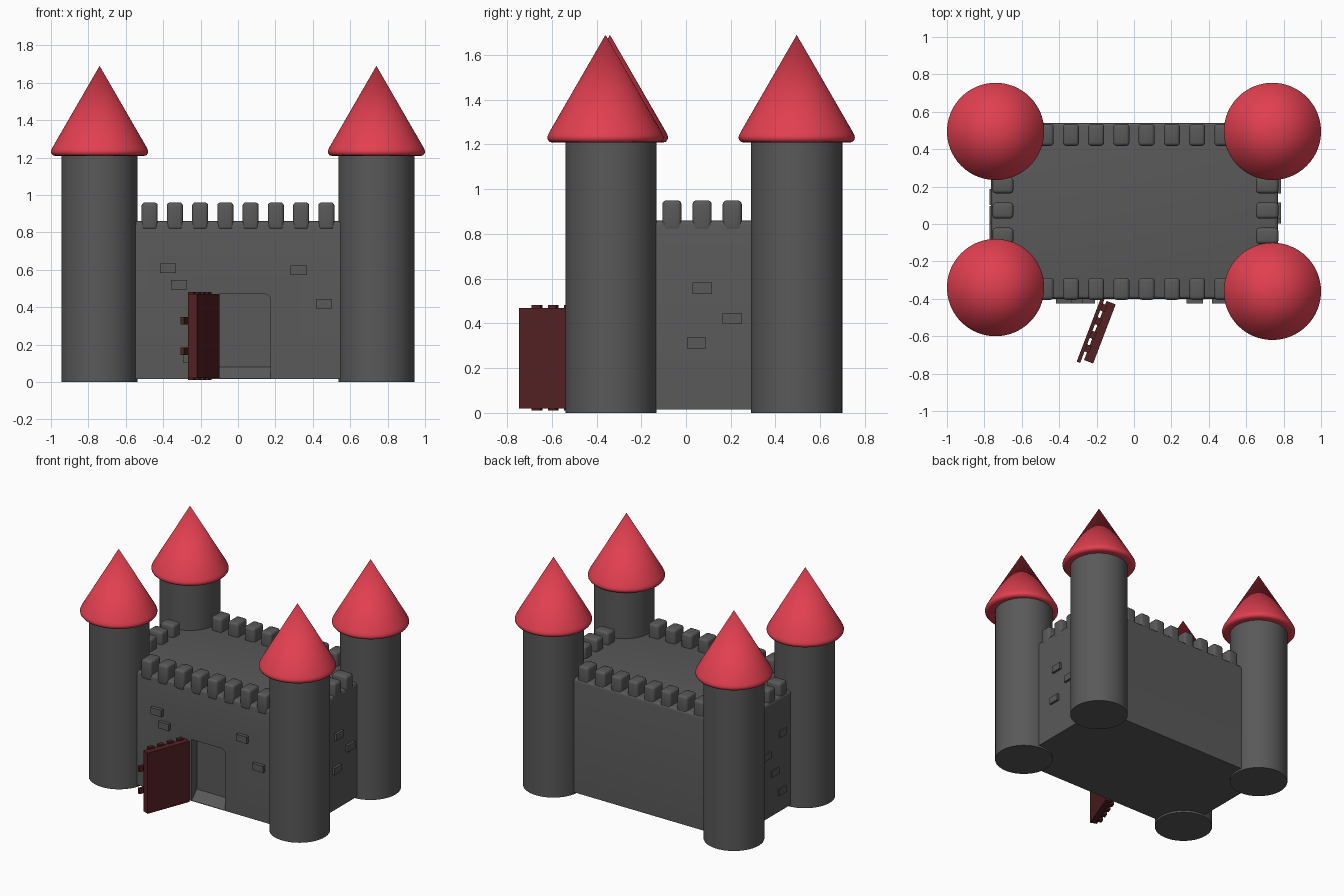
import bpy, bmesh, math
from mathutils import Matrix, Vector

if "Cube" in bpy.data.objects:
    bpy.data.objects.remove(bpy.data.objects["Cube"])


def material(name, rgb):
    m = bpy.data.materials.new(name)
    m.diffuse_color = (*rgb, 1)
    m.use_nodes = True
    m.node_tree.nodes["Principled BSDF"].inputs["Base Color"].default_value = m.diffuse_color
    return m


STONE = material("grey stone", (0.10, 0.10, 0.10))
ROOF = material("red roof", (0.76, 0.05, 0.08))
WOOD = material("dark brown wood", (0.085, 0.015, 0.017))


def finish(name, bm, mat, smooth=False):
    bmesh.ops.recalc_face_normals(bm, faces=bm.faces)
    me = bpy.data.meshes.new(name)
    bm.to_mesh(me)
    bm.free()
    me.materials.append(mat)
    ob = bpy.data.objects.new(name, me)
    bpy.context.collection.objects.link(ob)
    if smooth:
        bpy.ops.object.select_all(action='DESELECT')
        ob.select_set(True)
        bpy.context.view_layer.objects.active = ob
        bpy.ops.object.shade_smooth_by_angle(angle=math.radians(40))
    return ob


def box(name, lo, hi, mat, bevel=0, top_only=False, matrix=None):
    lo, hi = Vector(lo), Vector(hi)
    bm = bmesh.new()
    bmesh.ops.create_cube(bm, size=1)
    for v in bm.verts:
        v.co = Vector([(lo[i] + hi[i]) / 2 + v.co[i] * (hi[i] - lo[i]) for i in range(3)])
    if bevel:
        edges = [e for e in bm.edges
                 if not top_only or all(v.co.z > hi.z - 1e-4 for v in e.verts)]
        bmesh.ops.bevel(bm, geom=edges, offset=bevel, segments=3, profile=0.5,
                        affect='EDGES')
    if matrix:
        bm.transform(matrix)
    return finish(name, bm, mat, bevel > 0)


def lathe(name, profile, x, y, mat, n=64):
    # profile starts and ends on the axis
    bm = bmesh.new()
    vs = [bm.verts.new((r, 0, z)) for r, z in profile]
    es = [bm.edges.new(p) for p in zip(vs, vs[1:])]
    bmesh.ops.spin(bm, geom=vs + es, axis=(0, 0, 1), cent=(0, 0, 0),
                   angle=2 * math.pi, steps=n, use_duplicate=False)
    bmesh.ops.remove_doubles(bm, verts=bm.verts, dist=1e-4)
    bm.transform(Matrix.Translation((x, y, 0)))
    return finish(name, bm, mat, True)


# Keep block with a shallow doorway recess
keep = box("keep_walls", (-0.765, -0.40, 0.015), (0.77, 0.54, 0.86), STONE, 0.022, True)

outline = [(-0.10, None), (0.175, None)]
for i in range(7):
    a = math.radians(15 * i)
    outline.append((0.14 + 0.035 * math.cos(a), 0.435 + 0.035 * math.sin(a)))
outline.append((-0.10, 0.47))
bm = bmesh.new()
rings = []
for y, sill in ((-0.45, -0.033), (-0.34, 0.08)):
    rings.append([bm.verts.new((x, y, sill if z is None else z)) for x, z in outline])
bm.faces.new(rings[0])
bm.faces.new(rings[1][::-1])
for i in range(len(outline)):
    j = (i + 1) % len(outline)
    bm.faces.new((rings[0][i], rings[0][j], rings[1][j], rings[1][i]))
cutter = finish("doorway_cutter", bm, STONE)
cut = keep.modifiers.new("doorway", 'BOOLEAN')
cut.operation = 'DIFFERENCE'
cut.solver = 'EXACT'
cut.object = cutter
bpy.context.view_layer.objects.active = keep
bpy.ops.object.modifier_apply(modifier="doorway")
bpy.data.objects.remove(cutter)

# Corner towers and conical roofs
R = 0.204
corners = [(-0.74, -0.335, -0.34), (0.74, -0.335, -0.36),
           (-0.74, 0.495, 0.495), (0.74, 0.495, 0.495)]
for x, y, roof_y in corners:
    lathe("tower", [(0, 0), (R, 0), (R, 1.23), (0, 1.23)], x, y, STONE)
    lathe("tower_roof", [(0, 1.208), (0.235, 1.208), (0.25, 1.212), (0.258, 1.222),
                         (0.26, 1.232), (0.257, 1.243), (0.25, 1.257), (0, 1.69)],
          x, roof_y, ROOF)

# Battlements along all four walls
Z0, Z1, HW = 0.813, 0.96, 0.043
for i in range(8):
    x = -0.4725 + 0.135 * i
    box("front_merlon", (x - HW, -0.405, Z0), (x + HW, -0.288, Z1), STONE, 0.018)
    box("back_merlon", (x - HW, 0.418, Z0), (x + HW, 0.535, Z1), STONE, 0.018)
for i in range(3):
    y = -0.063 + 0.135 * i
    box("right_merlon", (0.652, y - HW, Z0), (0.772, y + HW, 0.95), STONE, 0.018)
    box("left_merlon", (-0.757, y - HW, Z0), (-0.645, y + HW, 0.95), STONE, 0.018)

# Raised bricks
BW, BH = 0.043, 0.025
for x, z in [(-0.375, 0.608), (-0.315, 0.52), (-0.252, 0.13), (0.325, 0.597), (0.46, 0.418)]:
    box("front_brick", (x - BW, -0.425, z - BH), (x + BW, -0.38, z + BH), STONE)
for y, z in [(0.073, 0.557), (0.207, 0.422), (0.047, 0.313)]:
    box("right_brick", (0.75, y - BW, z - BH), (0.787, y + BW, z + BH), STONE)
for y, z in [(-0.04, 0.586), (0.145, 0.476), (0.053, 0.326), (-0.03, 0.16)]:
    box("left_brick", (-0.772, y - BW, z - BH), (-0.74, y + BW, z + BH), STONE)

# Open door: local x runs from hinge to free edge, local y runs to the barred side
d = Vector((-0.356, -0.934, 0)).normalized()
M = Matrix(((d.x, d.y, 0, -0.098), (d.y, -d.x, 0, -0.43), (0, 0, 1, 0), (0, 0, 0, 1)))
box("door_slab", (0, 0, 0.02), (0.338, 0.052, 0.47), WOOD, matrix=M)
for s in (0.04, 0.118, 0.196, 0.274):
    box("door_upright_bar", (s - 0.02, 0.04, 0.01), (s + 0.02, 0.07, 0.482), WOOD, matrix=M)
for z in (0.165, 0.328):
    box("door_cross_bar", (-0.005, 0.066, z - 0.02), (0.36, 0.086, z + 0.02), WOOD, matrix=M)
